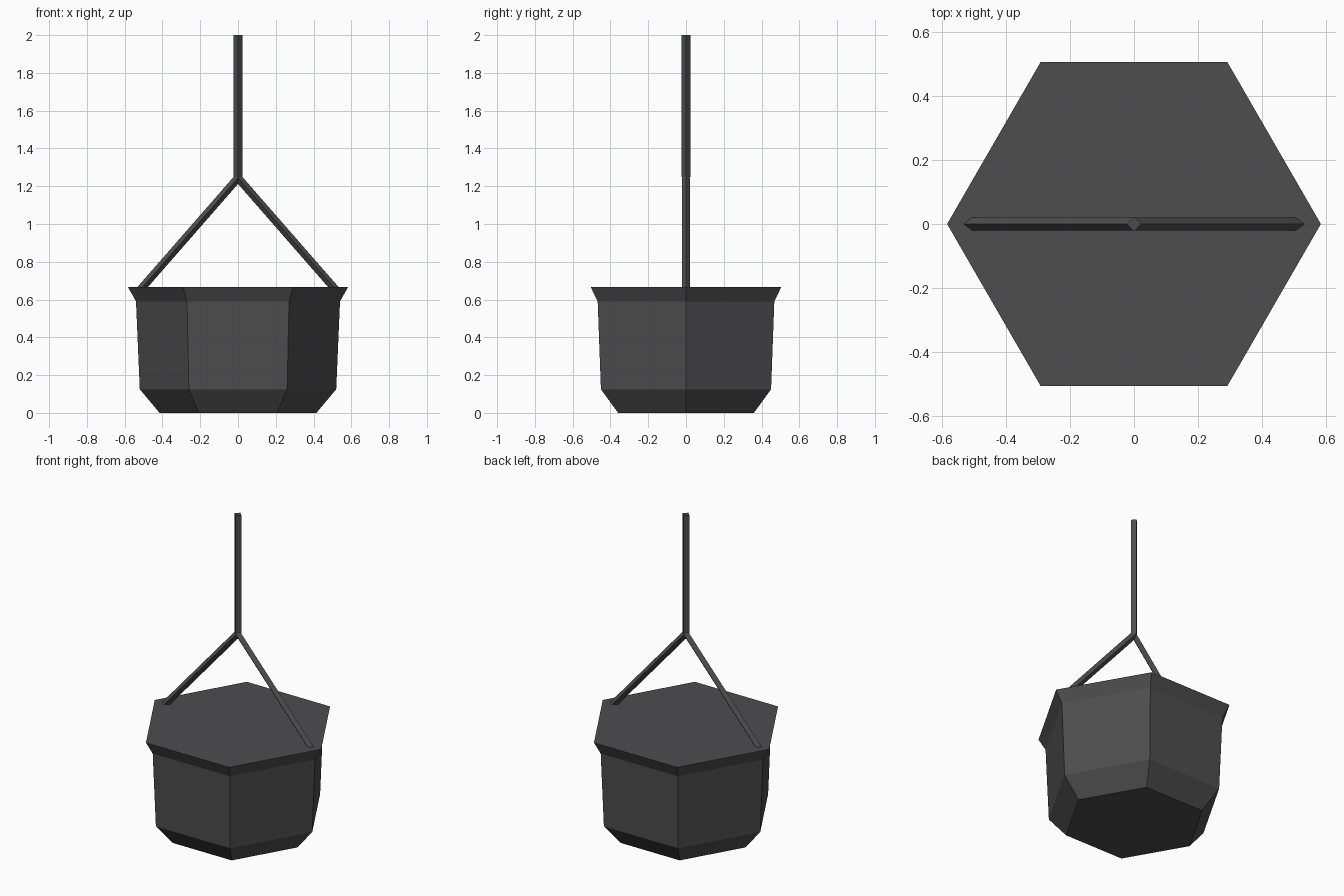
import bpy, math
from mathutils import Vector

if "Cube" in bpy.data.objects:
    bpy.data.objects.remove(bpy.data.objects["Cube"])

dark = bpy.data.materials.new("dark_iron")
dark.diffuse_color = (0.075, 0.075, 0.078, 1)
dark.use_nodes = True
dark.node_tree.nodes["Principled BSDF"].inputs["Base Color"].default_value = dark.diffuse_color


def loft(name, rings):
    """Skin a list of equal-length vertex rings and cap both ends."""
    n = len(rings[0])
    verts = [v for ring in rings for v in ring]
    faces = [tuple(range(n))[::-1],
             tuple(range((len(rings) - 1) * n, len(rings) * n))]
    for r in range(len(rings) - 1):
        for i in range(n):
            j = (i + 1) % n
            faces.append((r * n + i, r * n + j, (r + 1) * n + j, (r + 1) * n + i))
    mesh = bpy.data.meshes.new(name)
    mesh.from_pydata(verts, [], faces)
    mesh.materials.append(dark)
    obj = bpy.data.objects.new(name, mesh)
    bpy.context.collection.objects.link(obj)
    return obj


def polygon(sides, radius, z):
    return [Vector((radius * math.cos(math.tau * i / sides),
                    radius * math.sin(math.tau * i / sides), z))
            for i in range(sides)]


# Hexagonal pot: chamfered foot, tapered wall, flared rim, filled top
profile = [(0.415, 0.005), (0.52, 0.125), (0.54, 0.59), (0.583, 0.667)]
profile[0] = (0.415, 0.0)
loft("pot", [polygon(6, r, z) for r, z in profile])

# Vertical hanging rod with diamond section
loft("hanging_rod", [polygon(4, 0.023, z) for z in (1.25, 2.0)])

# Sloping arm: diamond section, mitred at the centre, cut flat at the pot
apex_z, foot_x, foot_z, half = 1.244, 0.505, 0.667, 0.021
foot = [Vector((foot_x + dx, dy, foot_z - 0.001)) for dx, dy in
        ((0.028, 0), (0, half), (-0.028, 0), (0, -half))]
top = [Vector((0, dy, apex_z + dz)) for dz, dy in
       ((0.032, 0), (0, half), (-0.032, 0), (0, -half))]
arm = loft("hanger_arms", [foot, top])
mirror = arm.modifiers.new("mirror", 'MIRROR')
mirror.use_axis = (True, False, False)
